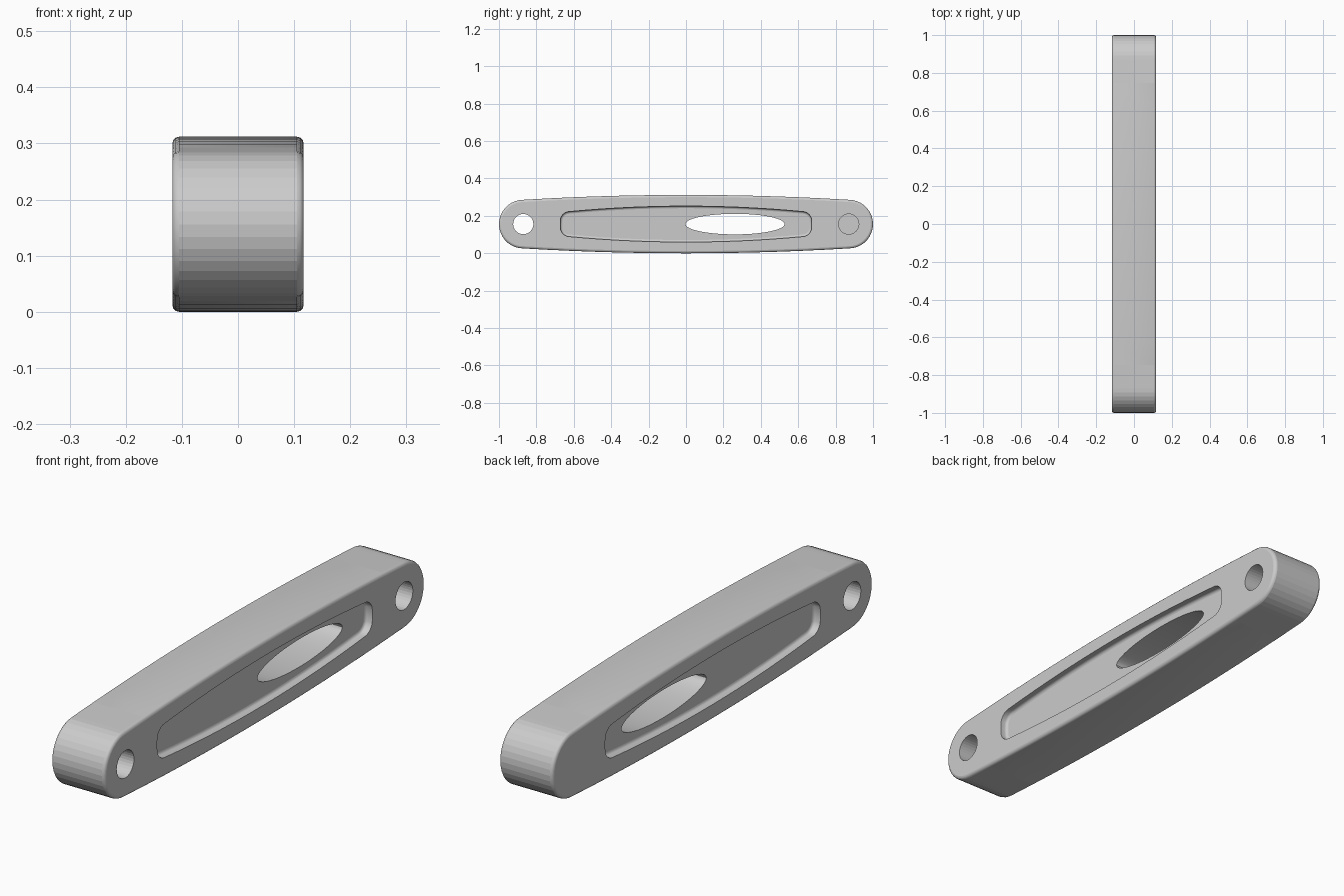
import bpy, bmesh
from math import sin, cos, pi

if "Cube" in bpy.data.objects:
    bpy.data.objects.remove(bpy.data.objects["Cube"])

ZC = 0.156      # height of the long axis
HALF = 0.117    # half thickness in x


def ellipse(yc, ry, rz, n):
    return [(yc + ry * cos(2 * pi * i / n), ZC + rz * sin(2 * pi * i / n)) for i in range(n)]


def bowed_bar(yc, r, flat, top, n_arc, n_bow=14):
    """Bar outline: rounded ends at +-yc, long edges bowed outwards to 'top'."""
    half = []
    for i in range(n_arc + 1):
        a = -pi / 2 + pi * i / n_arc
        dz = flat * (1 if a > 1e-6 else -1 if a < -1e-6 else 0)
        half.append((yc + r * cos(a), dz + r * sin(a)))
    for i in range(1, n_bow):
        t = 1 - 2 * i / n_bow
        half.append((yc * t, r + flat + (top - r - flat) * (1 - t * t)))
    return [(y, ZC + z) for y, z in half] + [(-y, ZC - z) for y, z in half]


def prism(name, outline, x0, x1, bevel=0.0, caps=()):
    """Extrude a y-z outline along x and round the rims at the given x positions."""
    bm = bmesh.new()
    face = bm.faces.new([bm.verts.new((x0, y, z)) for y, z in outline])
    ext = bmesh.ops.extrude_face_region(bm, geom=[face])
    for v in ext["geom"]:
        if isinstance(v, bmesh.types.BMVert):
            v.co.x = x1
    bmesh.ops.recalc_face_normals(bm, faces=bm.faces)
    rims = [e for e in bm.edges
            if any(all(abs(v.co.x - c) < 1e-5 for v in e.verts) for c in caps)]
    if rims:
        bmesh.ops.bevel(bm, geom=rims, offset=bevel, segments=3, profile=0.5, affect='EDGES')
    mesh = bpy.data.meshes.new(name)
    bm.to_mesh(mesh)
    bm.free()
    obj = bpy.data.objects.new(name, mesh)
    bpy.context.collection.objects.link(obj)
    return obj


# Main bar with softened rims
body = prism("link_bar", bowed_bar(0.87, 0.13, 0, 0.156, 18),
             -HALF, HALF, 0.012, (-HALF, HALF))

# Recessed panel on each side
cutters = []
for s in (1, -1):
    floor = s * (HALF - 0.03)
    cutters.append(prism("pocket_cutter", bowed_bar(0.622, 0.05, 0.017, 0.096, 12),
                         floor, s * 0.2, 0.011, (floor,)))
# Oval window, through pin hole and blind pin hole
cutters.append(prism("window_cutter", ellipse(0.262, 0.265, 0.055, 48), -0.2, 0.2))
cutters.append(prism("pin_hole_cutter", ellipse(-0.87, 0.054, 0.054, 32), -0.2, 0.2))
cutters.append(prism("blind_hole_cutter", ellipse(0.87, 0.054, 0.054, 32), -0.07, 0.2))

bpy.context.view_layer.objects.active = body
body.select_set(True)
for c in cutters:
    mod = body.modifiers.new(c.name, 'BOOLEAN')
    mod.operation = 'DIFFERENCE'
    mod.solver = 'EXACT'
    mod.object = c
    c.hide_render = True
    bpy.ops.object.modifier_apply(modifier=mod.name)
for c in cutters:
    bpy.data.objects.remove(c, do_unlink=True)

# Smooth shading, with faceted end curves
bpy.ops.object.select_all(action='DESELECT')
body.select_set(True)
bpy.context.view_layer.objects.active = body
bpy.ops.object.shade_smooth_by_angle(angle=0.6)
for p in body.data.polygons:
    if abs(p.normal.x) > 0.999 or (abs(p.normal.x) < 0.01 and abs(p.center.y) > 0.8):
        p.use_smooth = False
